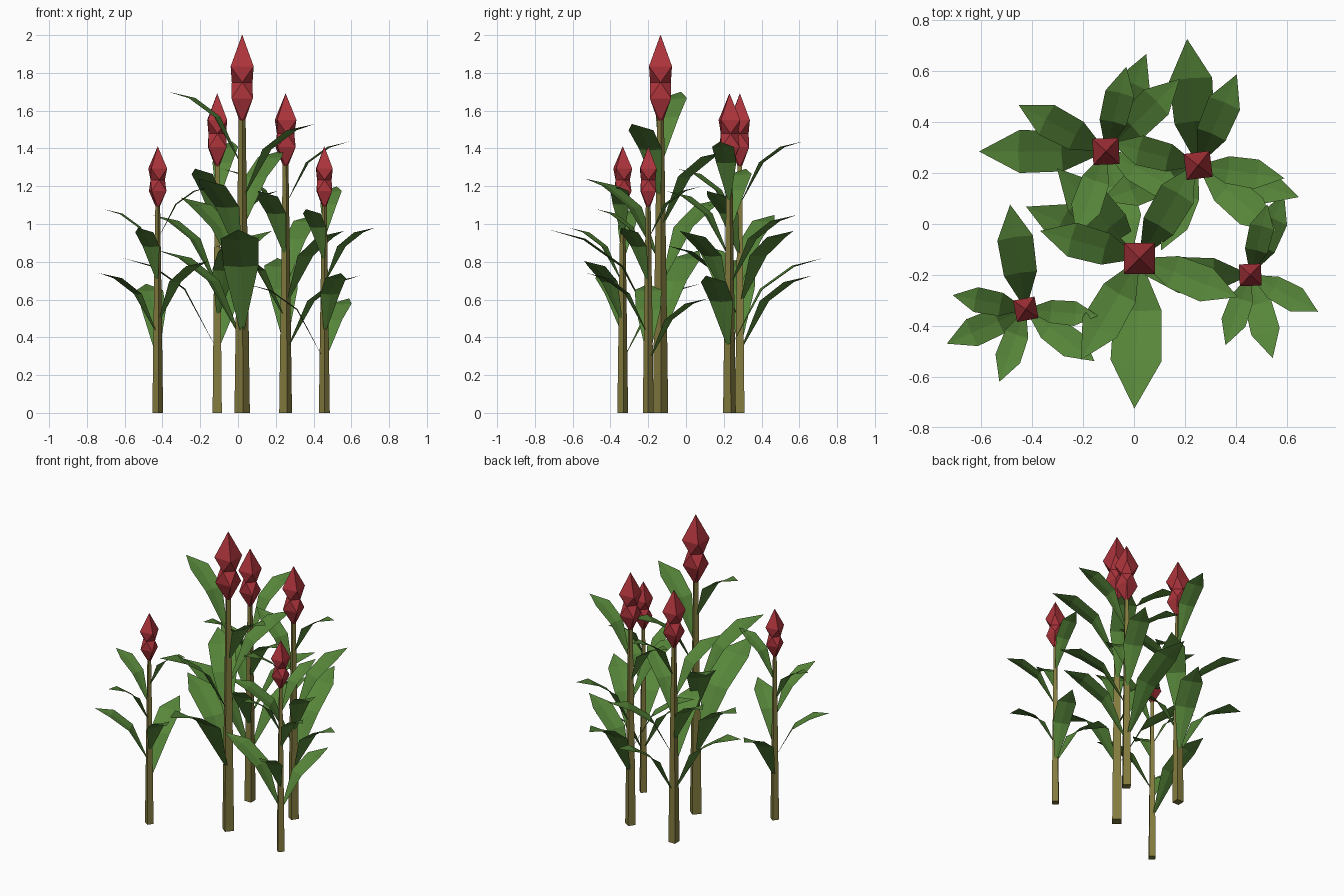
import bpy, math
from mathutils import Vector, Matrix

if "Cube" in bpy.data.objects:
    bpy.data.objects.remove(bpy.data.objects["Cube"])


def material(name, rgb):
    m = bpy.data.materials.new(name)
    m.diffuse_color = (*rgb, 1)
    m.use_nodes = True
    m.node_tree.nodes["Principled BSDF"].inputs["Base Color"].default_value = m.diffuse_color
    return m


STEM = material("olive stem", (0.23, 0.20, 0.05))
LEAF = material("leaf green", (0.095, 0.24, 0.042))
FLOWER = material("flower red", (0.42, 0.035, 0.045))


def make(name, verts, faces, mat, matrix):
    me = bpy.data.meshes.new(name)
    me.from_pydata([matrix @ Vector(v) for v in verts], [], faces)
    me.materials.append(mat)
    me.update()
    ob = bpy.data.objects.new(name, me)
    bpy.context.collection.objects.link(ob)
    return ob


# Stack of square rings (z, radius), capped at both ends; twist turns each ring further
def tower(name, rings, mat, matrix, turn=0.0, twist=0.0):
    verts, faces = [], []
    for k, (z, r) in enumerate(rings):
        for i in range(4):
            a = turn + twist * k + math.tau * i / 4
            verts.append((r * math.cos(a), r * math.sin(a), z))
    for k in range(len(rings) - 1):
        for i in range(4):
            a, b = k * 4 + i, k * 4 + (i + 1) % 4
            c, d = b + 4, a + 4
            faces += [(a, b, d), (b, c, d)]
    n = len(verts)
    faces += [(3, 2, 1, 0), (n - 4, n - 3, n - 2, n - 1)]
    return make(name, verts, faces, mat, matrix)


# Arching blade with a shallow fold along its middle
def leaf(name, angle, length, tip_z, matrix):
    rise, width = 0.9 * length, 0.175 * length
    base = tip_z - rise
    verts, faces = [], []
    for f, h, w in ((0.04, 0, 0.12), (0.34, 0.64, 0.9), (0.68, 0.91, 0.97)):
        x, z, hw = f * length, base + h * rise, w * width
        fold = 0.1 * hw
        verts += [(x, -hw, z), (x + fold * 0.7, 0, z - fold * 0.7), (x, hw, z)]
    verts.append((length, 0, tip_z))
    for k in (0, 3):
        for i in (0, 1):
            faces.append((k + i, k + i + 3, k + i + 4, k + i + 1))
    faces += [(6, 9, 7), (7, 9, 8)]
    return make(name, verts, faces, LEAF, matrix @ Matrix.Rotation(math.radians(angle), 4, 'Z'))


# Leaves of the full-size plant: direction, reach, tip height
LEAVES = [(155.5, 0.49, 0.86), (268, 0.59, 0.97), (13, 0.48, 1.05), (132.5, 0.48, 1.14),
          (240, 0.46, 1.24), (59.5, 0.43, 1.39), (338.5, 0.415, 1.53), (164.5, 0.405, 1.70)]

# Plants: x, y, scale, turn of leaves, turn of stem, leaves left out
PLANTS = [(0.022, -0.135, 1.0, 0, 5, (2,)), (-0.11, 0.285, 0.845, -88, 45, ()),
          (0.252, 0.23, 0.845, -173, 12, ()), (-0.425, -0.335, 0.705, -169.5, 10, (0, 4)),
          (0.457, -0.20, 0.705, -88, 0, (3, 4))]

for n, (px, py, s, turn, stem_turn, skip) in enumerate(PLANTS, 1):
    place = Matrix.Translation((px, py, 0)) @ Matrix.Scale(s, 4)
    mat = place @ Matrix.Rotation(math.radians(turn), 4, 'Z')
    tower(f"stem_{n}", [(0, 0.041), (0.8, 0.03), (1.58, 0.018)], STEM, place,
          math.radians(stem_turn))
    # Flower head: two stacked buds, each ring twisted by an eighth turn
    tower(f"flower_head_{n}", [(1.54, 0.012), (1.665, 0.08), (1.75, 0.055), (1.835, 0.086),
                               (2.0, 0.001)], FLOWER, mat, 0, math.pi / 4)
    for i, (a, l, z) in enumerate(LEAVES):
        if i not in skip:
            leaf(f"leaf_{n}_{i + 1}", a, l, z, mat)
